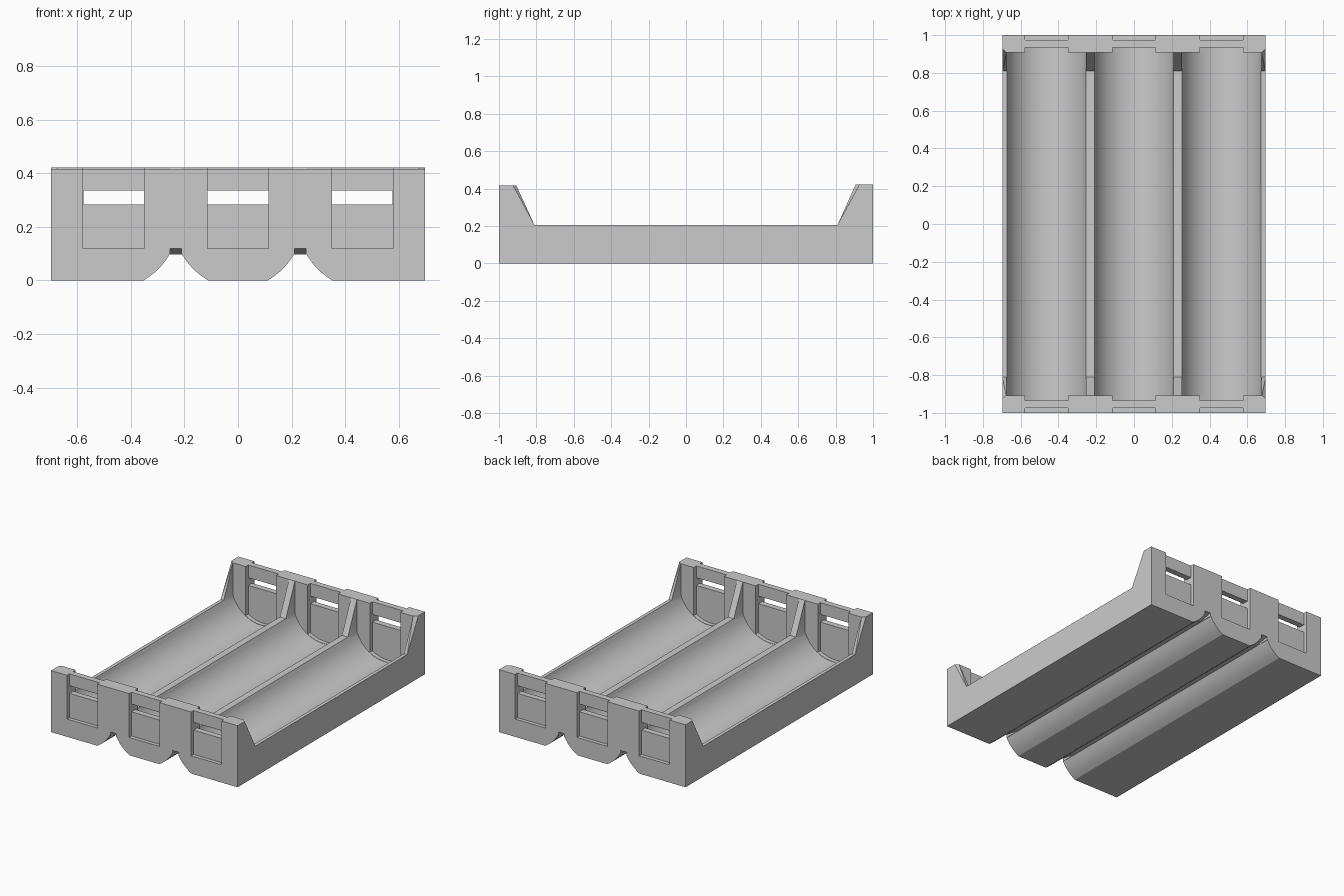
import bpy, bmesh, math
from mathutils import Vector

cube = bpy.data.objects.get("Cube")
if cube:
    bpy.data.objects.remove(cube, do_unlink=True)

PITCH = 0.464       # spacing of the cells
HALF = 0.697        # half width of the holder
TROUGH_R = 0.222    # trough radius
TROUGH_Z = 0.278    # height of the trough axes
CELLS = [-PITCH, 0, PITCH]


def make_object(name, bm):
    bmesh.ops.recalc_face_normals(bm, faces=bm.faces)
    mesh = bpy.data.meshes.new(name)
    bm.to_mesh(mesh)
    bm.free()
    ob = bpy.data.objects.new(name, mesh)
    bpy.context.collection.objects.link(ob)
    return ob


def prism(name, outline, lo, hi, axis):
    """Extrude a 2D outline along x (outline is y,z) or y (outline is x,z)."""
    bm = bmesh.new()
    place = (lambda a, b, d: (d, a, b)) if axis == "x" else (lambda a, b, d: (a, d, b))
    face = bm.faces.new([bm.verts.new(place(a, b, lo)) for a, b in outline])
    out = bmesh.ops.extrude_face_region(bm, geom=[face])
    moved = [v for v in out["geom"] if isinstance(v, bmesh.types.BMVert)]
    bmesh.ops.translate(bm, verts=moved, vec=place(0, 0, hi - lo))
    return make_object(name, bm)


def box(name, x0, x1, y0, y1, z0, z1):
    return prism(name, [(x0, z0), (x1, z0), (x1, z1), (x0, z1)], y0, y1, "y")


def hull(name, points):
    bm = bmesh.new()
    for p in points:
        bm.verts.new(p)
    bmesh.ops.convex_hull(bm, input=bm.verts[:])
    return make_object(name, bm)


def u_shape(cx, radius, half, steps):
    """Round-bottomed slot section with upright sides, open above the walls."""
    a = math.asin(half / radius)
    pts = [(cx - half, 0.6)]
    for i in range(steps + 1):
        t = -a + 2 * a * i / steps
        pts.append((cx + radius * math.sin(t), TROUGH_Z - radius * math.cos(t)))
    return pts + [(cx + half, 0.6)]


# Solid block whose underside has two rounded grooves between the cells
t0, t1 = math.asin(0.112 / 0.255), math.asin(0.208 / 0.247)
arc = [(0.112, 0)]
for i in range(1, 7):
    t = t0 + (t1 - t0) * i / 6
    r = 0.255 - 0.008 * i / 6
    arc.append((r * math.sin(t), 0.23 - r * math.cos(t)))
groove = arc + [(PITCH - x, z) for x, z in reversed(arc)]
bottom = [(-x, z) for x, z in reversed(groove)] + groove
holder = prism("cell_holder", [(-HALF, 0)] + bottom + [(HALF, 0), (HALF, 0.422), (-HALF, 0.422)],
               -1, 1, "y")

cutters = []
# Open middle leaving end walls with sloping gussets
cutters.append(prism("middle_cut", [(-1.1, 0.416), (-0.907, 0.416), (-0.81, 0.205), (0.81, 0.205),
                                    (0.907, 0.422), (0.907, 0.6), (-1.1, 0.6)], -0.8, 0.8, "x"))
# Round cell troughs and the contact pockets in the inner wall faces
for cx in CELLS:
    cutters.append(prism("trough_cut", u_shape(cx, TROUGH_R, 0.21, 15), -0.907, 0.907, "y"))
    cutters.append(prism("inner_pocket_cut", u_shape(cx, TROUGH_R - 0.002, 0.114, 7),
                         -0.935, 0.935, "y"))

for s in (-1, 1):
    for cx in CELLS:
        # Outer contact recess and the slot through the wall
        y0, y1 = sorted((s * 0.975, s * 1.1))
        cutters.append(box("outer_recess_cut", cx - 0.114, cx + 0.114, y0, y1, 0.12, 0.6))
        y0, y1 = sorted((s * 0.92, s * 1.05))
        cutters.append(box("slot_cut", cx - 0.1135, cx + 0.1135, y0, y1, 0.284, 0.336))
    for side in (-1, 1):
        # Bevelled outer gusset corners
        a = Vector((HALF, 0.81, 0.205))
        rim = [Vector(p) for p in ((HALF, 0.928, 0.422), (0.674, 0.907, 0.422), (0.722, 0.85, 0.422))]
        pts = [a] + [a + (p - a) * 1.1 for p in rim]
        cutters.append(hull("corner_cut", [(p.x * side, p.y * s, p.z) for p in pts]))
        # Flared groove mouths
        x0, x1 = sorted((side * 0.21, side * 0.254))
        cutters.append(prism("groove_mouth_cut", [(s * 0.9, 0.08), (s * 1.05, 0.08),
                                                  (s * 1.05, 0.128), (s * 0.9, 0.1)], x0, x1, "x"))

for c in cutters:
    c.hide_render = True
    mod = holder.modifiers.new(c.name, "BOOLEAN")
    mod.operation = "DIFFERENCE"
    mod.solver = "EXACT"
    mod.object = c

# Bake the cuts and remove the cutters
deps = bpy.context.evaluated_depsgraph_get()
baked = bpy.data.meshes.new_from_object(holder.evaluated_get(deps))
holder.modifiers.clear()
holder.data = baked
for c in cutters:
    bpy.data.objects.remove(c, do_unlink=True)

# Single grey plastic
grey = bpy.data.materials.new("grey plastic")
grey.use_nodes = True
color = (0.6, 0.6, 0.6, 1)
grey.diffuse_color = color
grey.node_tree.nodes["Principled BSDF"].inputs["Base Color"].default_value = color
baked.materials.clear()
baked.materials.append(grey)
for p in baked.polygons:
    p.material_index = 0

bpy.ops.object.select_all(action="DESELECT")
holder.select_set(True)
bpy.context.view_layer.objects.active = holder
bpy.ops.object.shade_smooth_by_angle(angle=math.radians(25))
